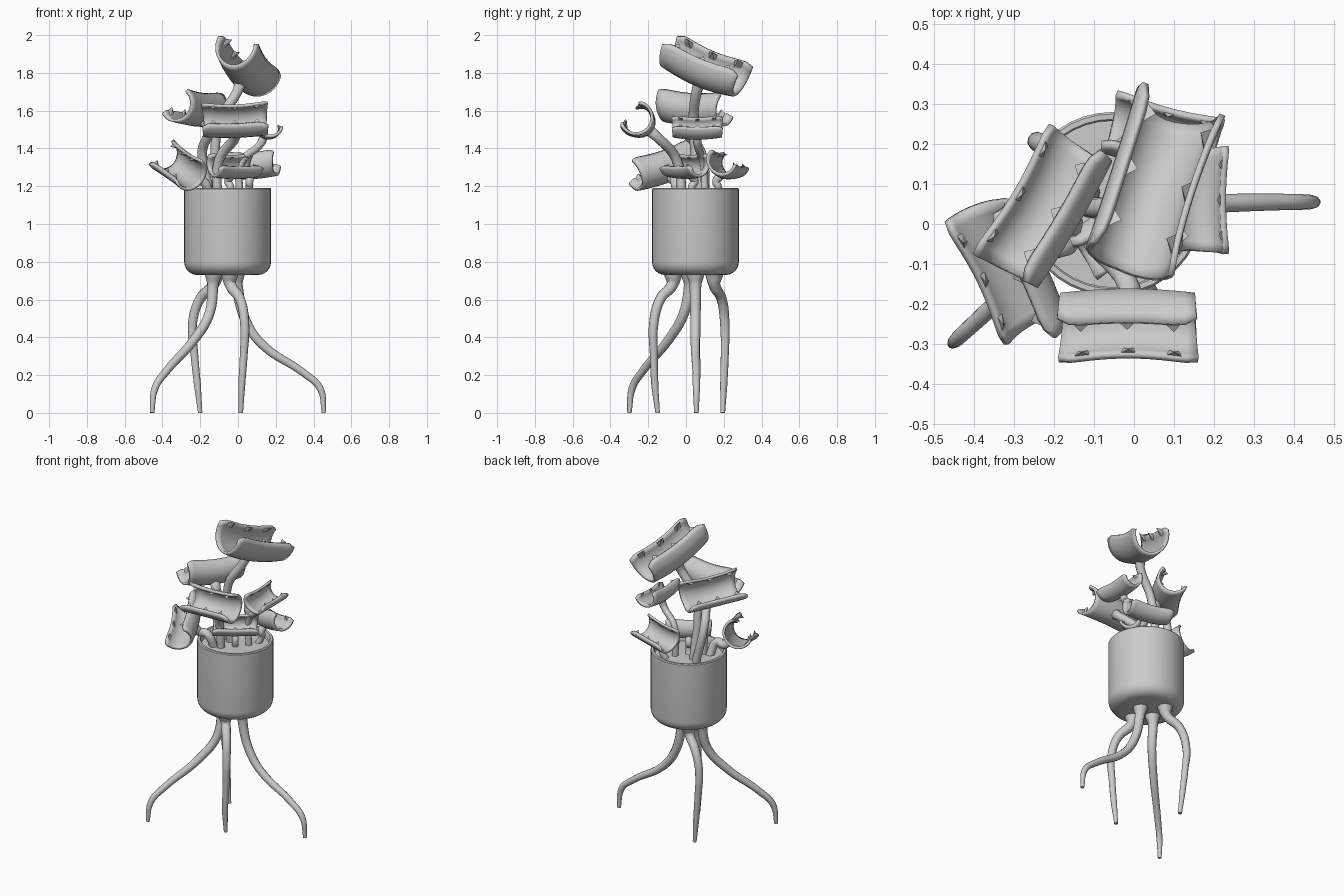
import bpy, bmesh, math
from mathutils import Vector, Matrix

if "Cube" in bpy.data.objects:
    bpy.data.objects.remove(bpy.data.objects["Cube"])

PX, PY = -0.055, 0.05


def link(name, bm):
    me = bpy.data.meshes.new(name)
    bm.normal_update()
    bm.to_mesh(me)
    bm.free()
    ob = bpy.data.objects.new(name, me)
    bpy.context.collection.objects.link(ob)
    return ob


def activate(ob):
    bpy.ops.object.select_all(action='DESELECT')
    ob.select_set(True)
    bpy.context.view_layer.objects.active = ob


def smooth(ob, deg=40):
    activate(ob)
    bpy.ops.object.shade_smooth_by_angle(angle=math.radians(deg))


def tube(name, pts, radii):
    """Tapered tube through points."""
    cu = bpy.data.curves.new(name, 'CURVE')
    cu.dimensions = '3D'
    cu.bevel_depth = 1.0
    cu.bevel_resolution = 3
    cu.resolution_u = 5
    cu.use_fill_caps = True
    sp = cu.splines.new('BEZIER')
    sp.bezier_points.add(len(pts) - 1)
    for bp, p, r in zip(sp.bezier_points, pts, radii):
        bp.co = p
        bp.radius = r
        bp.handle_left_type = bp.handle_right_type = 'AUTO'
    ob = bpy.data.objects.new(name, cu)
    bpy.context.collection.objects.link(ob)
    activate(ob)
    bpy.ops.object.convert(target='MESH')
    smooth(bpy.context.object)


def lathe(name, prof, n=40):
    bm = bmesh.new()
    vs = [bm.verts.new((r, 0, z)) for r, z in prof]
    es = [bm.edges.new(p) for p in zip(vs, vs[1:])]
    bmesh.ops.spin(bm, geom=vs + es, cent=(0, 0, 0), axis=(0, 0, 1),
                   angle=2 * math.pi, steps=n)
    bmesh.ops.remove_doubles(bm, verts=bm.verts, dist=1e-4)
    bmesh.ops.recalc_face_normals(bm, faces=bm.faces)
    ob = link(name, bm)
    ob.location = (PX, PY, 0)
    smooth(ob)


# pot with rounded bottom, and the soil inside
corner = [(0.16 + 0.07 * math.sin(a), 0.80 - 0.07 * math.cos(a))
          for a in [math.radians(15 * i) for i in range(7)]]
lathe("pot", [(0, 0.73)] + corner + [(0.23, 1.185), (0.225, 1.19), (0.212, 1.19),
                                     (0.208, 1.185), (0.208, 1.13)])
lathe("soil", [(0, 1.15), (0.212, 1.145)])

# four root legs
legs = [
    [(-.13, .02, .74), (-.133, .02, .68), (-.15, -.01, .53), (-.23, -.09, .39),
     (-.38, -.23, .22), (-.44, -.285, .13), (-.455, -.3, 0)],
    [(-.01, .05, .74), (-.005, .05, .68), (.04, .05, .49), (.13, .05, .36),
     (.35, .055, .21), (.435, .055, .13), (.455, .055, 0)],
    [(-.12, .15, .74), (-.13, .15, .68), (-.2, .188, .605), (-.24, .205, .48),
     (-.23, .205, .3), (-.215, .2, .15), (-.2, .195, 0)],
    [(-.045, -.068, .74), (-.04, -.072, .68), (.01, -.135, .605), (.035, -.17, .48),
     (.03, -.17, .3), (.02, -.165, .15), (.015, -.15, 0)],
]
for i, p in enumerate(legs):
    tube(f"root_leg_{i + 1}", p, [.05, .031, .027, .025, .021, .019, .012])


def trap(i, c, axis, up, L, ry, rz, A, root, mid):
    """Two-lobed snapping head with teeth, on a stem."""
    a = Vector(axis).normalized()
    u = Vector(up)
    u = (u - a * u.dot(a)).normalized()
    s_ = u.cross(a)
    c = Vector(c)
    M = Matrix((a, s_, u)).transposed().to_4x4()
    M.translation = c
    A = math.radians(A)

    def pt(s, t, k=1.0):
        # waisted arc section, ends rising like a saddle, rounded corners
        ang = A * t * (0.98 - 0.14 * s ** 8 + 0.02 * s * s)
        w = k * (0.95 + 0.08 * s * s)
        return Vector((s * L / 2 * (1 - 0.07 * (1 - abs(t))), w * ry * math.sin(ang),
                       -k * rz * math.cos(ang) + 0.22 * rz * s * s))

    bm = bmesh.new()
    nu, nv = 12, 16
    g = [[bm.verts.new(pt(-1 + 2 * x / nu, -1 + 2 * y / nv)) for y in range(nv + 1)]
         for x in range(nu + 1)]
    for x in range(nu):
        for y in range(nv):
            bm.faces.new((g[x][y], g[x][y + 1], g[x + 1][y + 1], g[x + 1][y]))
    ob = link(f"trap_head_{i}", bm)
    ob.matrix_world = M
    so = ob.modifiers.new("thickness", 'SOLIDIFY')
    so.thickness = 0.016
    so.offset = 0
    smooth(ob)

    # teeth: small pyramids along both rims
    bm = bmesh.new()
    for side in (-1, 1):
        for s in (-.66, 0, .66):
            w = 0.15
            base = [pt(s - w, side * .96, .98), pt(s + w, side * .96, .98),
                    pt(s + w * .5, side * .8, .93), pt(s - w * .5, side * .8, .93)]
            tip = pt(s, side * 1.12, .78)
            b = [bm.verts.new(p) for p in base]
            tv = bm.verts.new(tip)
            bm.faces.new(b)
            for k in range(4):
                bm.faces.new((b[k], b[(k + 1) % 4], tv))
    bmesh.ops.recalc_face_normals(bm, faces=bm.faces)
    link(f"trap_teeth_{i}", bm).matrix_world = M

    # stem from the soil to the hinge
    end = c - u * rz
    r = 0.02 if L < .3 else 0.026
    tube(f"stem_{i}", [root, mid, end - u * 0.04, end],
         [r, r, r * 1.05, r * 1.2])


# centre, hinge axis, opening direction, length, radii, half angle, stem root, stem bend
heads = [
    ((.046, .10, 1.845), (.28, .87, -.36), (.32, .3, .9), .45, .105, .118, 118,
     (-.11, .08, 1.13), (-.1, .04, 1.54)),
    ((-.015, -.25, 1.545), (1, 0, .03), (0, -.75, .65), .35, .083, .083, 130,
     (-.11, -.02, 1.13), (-.1, -.05, 1.34)),
    ((-.222, .04, 1.61), (.5, .85, -.06), (-.55, .3, .75), .38, .09, .085, 117,
     (-.14, .1, 1.13), (-.19, .08, 1.38)),
    ((.16, .06, 1.515), (0, 1, 0), (.4, 0, .9), .27, .066, .06, 115,
     (.01, .1, 1.13), (.02, .09, 1.33)),
    ((-.312, -.12, 1.305), (.42, -.87, -.3), (-.55, -.38, .6), .36, .085, .085, 119,
     (-.15, -.03, 1.13), (-.19, -.06, 1.23)),
    ((-.02, 0, 1.305), (.78, .55, 0), (.3, -.45, .8), .28, .06, .06, 124,
     (-.05, .04, 1.13), (-.04, .03, 1.2)),
    ((.07, .215, 1.315), (.96, -.26, .05), (.1, .5, .85), .28, .075, .07, 115,
     (.03, .16, 1.13), (.06, .17, 1.2)),
]
for i, h in enumerate(heads):
    trap(i + 1, *h)
